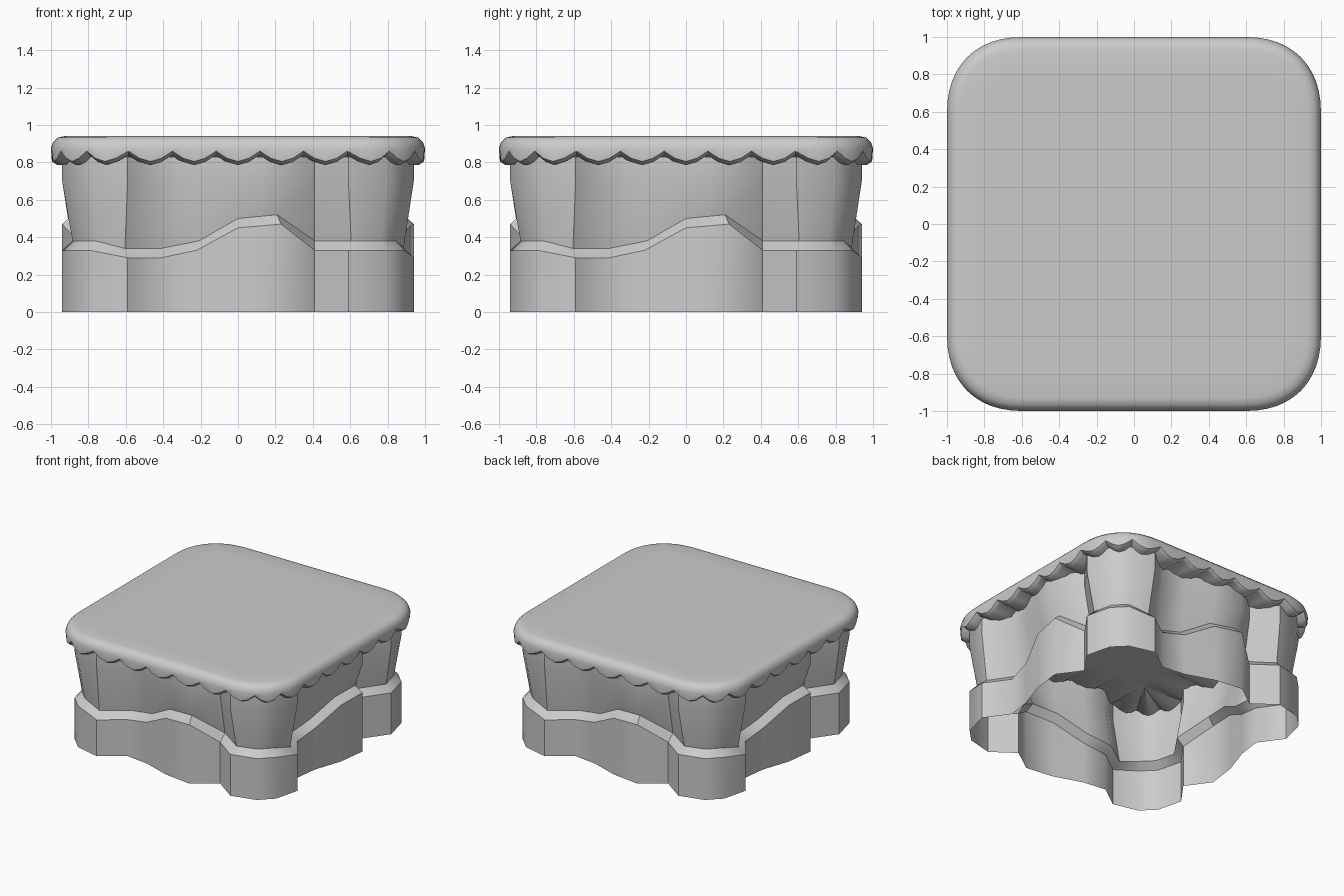
import bpy, bmesh
from math import sin, cos, pi, radians

if "Cube" in bpy.data.objects:
    bpy.data.objects.remove(bpy.data.objects["Cube"])


def loft(name, rings, cap_start=False, cap_end=False, angle=44):
    """Skin closed counter-clockwise rings, ordered from underside to top."""
    bm = bmesh.new()
    rows = [[bm.verts.new(p) for p in ring] for ring in rings]
    n = len(rows[0])
    for a, b in zip(rows, rows[1:]):
        for i in range(n):
            j = (i + 1) % n
            bm.faces.new((a[i], a[j], b[j], b[i]))
    if cap_start:
        bm.faces.new(rows[0][::-1])
    if cap_end:
        bm.faces.new(rows[-1])
    bmesh.ops.remove_doubles(bm, verts=bm.verts, dist=0.0005)
    mesh = bpy.data.meshes.new(name)
    bm.to_mesh(mesh)
    bm.free()
    mesh.shade_smooth()
    mesh.set_sharp_from_angle(angle=radians(angle))
    obj = bpy.data.objects.new(name, mesh)
    bpy.context.collection.objects.link(obj)
    return obj


def four_sides(points):
    """Repeat one side's points by quarter turns about z."""
    out = []
    for k in range(4):
        for x, y, z in points:
            for _ in range(k):
                x, y = -y, x
            out.append((x, y, z))
    return out


# Cliff wall: outer outline, inset outline and ledge height along the front
outer = [(-.59, -.94), (-.41, -.81), (-.22, -.835), (0, -.91), (.23, -.94),
         (.41, -.81), (.59, -.94), (.79, -.89), (.89, -.79)]
inset = [(-.605, -.885), (-.41, -.75), (-.21, -.78), (0, -.855), (.21, -.885),
         (.41, -.75), (.605, -.885), (.76, -.845), (.845, -.76)]
ledge = [.29, .29, .33, .45, .47, .33, .33, .33, .33]


def level(outline, heights):
    return four_sides([(x, y, z) for (x, y), z in zip(outline, heights)])


loft("lower_cliff_wall", [level(outer, [0] * 9), level(outer, ledge)])
loft("cliff_ledge", [level(outer, ledge), level(inset, [z + .05 for z in ledge])])
loft("upper_cliff_wall", [level(inset, [z + .05 for z in ledge]),
                          level(outer, [.7] * 9), level(outer, [.83] * 9)])

# Scalloped top: 5 lobes per straight side and 3 per rounded corner
STEPS, HALF, RADIUS = 4, .585, .415
LOBE = [.84, .802, .785, .802]


def top_ring(inward, z=None, drop=0.0):
    """Rounded square moved inward; z=None follows the scalloped hem."""
    pts = []
    r = RADIUS - inward
    for i in range(5 * STEPS):
        x = -HALF + 2 * HALF * i / (5 * STEPS)
        pts.append((x, -HALF - r, LOBE[i % STEPS] + drop if z is None else z))
    for i in range(3 * STEPS):
        t = pi / 2 * i / (3 * STEPS)
        x = HALF + r * sin(t) ** .87
        y = -HALF - r * cos(t) ** .87
        pts.append((x, y, LOBE[i % STEPS] + drop if z is None else z))
    return four_sides(pts)


loft("scalloped_top", [top_ring(RADIUS - .001, .825), top_ring(.035),
                       top_ring(.005, drop=.02), top_ring(0, .875),
                       top_ring(.012, .91), top_ring(.035, .932),
                       top_ring(.07, .94), top_ring(.2, .94)],
     cap_start=True, cap_end=True, angle=40)
